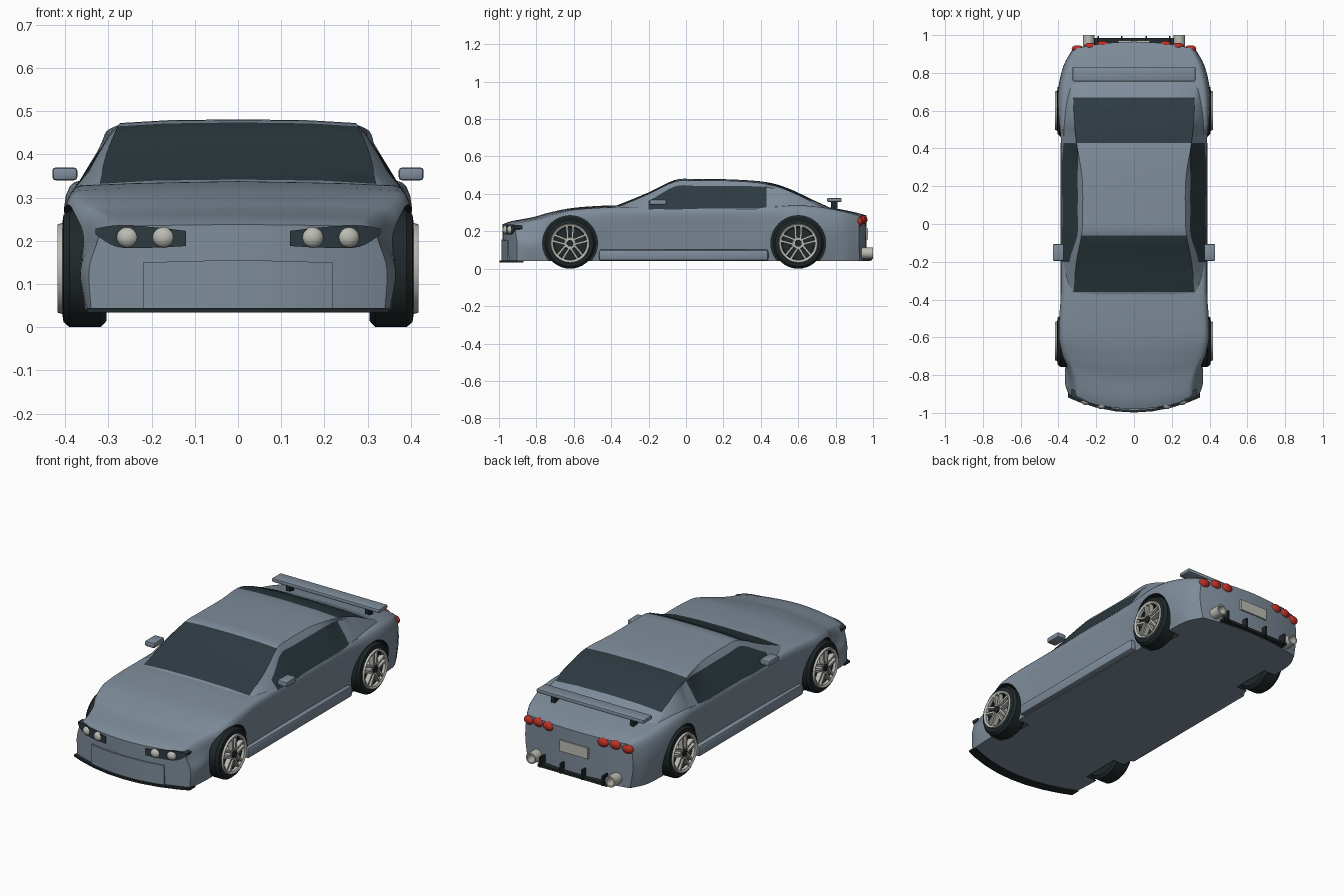
import bpy, bmesh, math
from mathutils import Matrix, Vector

if "Cube" in bpy.data.objects:
    bpy.data.objects.remove(bpy.data.objects["Cube"])


def material(name, rgb):
    m = bpy.data.materials.new(name)
    m.diffuse_color = (*rgb, 1)
    m.use_nodes = True
    m.node_tree.nodes["Principled BSDF"].inputs["Base Color"].default_value = m.diffuse_color
    return m


PAINT = material("blue grey paint", (.21, .265, .325))
GLASS = material("dark glass", (.026, .043, .052))
BLACK = material("black rubber", (.014, .021, .023))
SILVER = material("silver", (.50, .50, .46))
RED = material("red lamp", (.50, .03, .02))


def finish(name, bm, mats, angle=35):
    bmesh.ops.recalc_face_normals(bm, faces=bm.faces[:])
    me = bpy.data.meshes.new(name)
    bm.to_mesh(me)
    bm.free()
    for m in mats:
        me.materials.append(m)
    ob = bpy.data.objects.new(name, me)
    bpy.context.collection.objects.link(ob)
    smooth(ob, angle)
    return ob


def smooth(ob, angle=35):
    bpy.ops.object.select_all(action='DESELECT')
    ob.select_set(True)
    bpy.context.view_layer.objects.active = ob
    bpy.ops.object.shade_smooth_by_angle(angle=math.radians(angle))


def spline(pts, steps):
    """Catmull-Rom through tuples; returns (segment, tuple) pairs."""
    out = []
    for i in range(len(pts) - 1):
        a, b, c, d = (pts[max(0, min(len(pts) - 1, i + k))] for k in (-1, 0, 1, 2))
        for s in range(steps):
            t = s / steps
            out.append((i, tuple(q + .5 * t * (r - p + t * (2 * p - 5 * q + 4 * r - u + t * (3 * (q - r) + u - p)))
                                 for p, q, r, u in zip(a, b, c, d))))
    out.append((len(pts) - 1, tuple(pts[-1])))
    return out


def skin(bm, rings, rule=None):
    """Join closed rings of points and cap both ends."""
    vs = [[bm.verts.new(p) for p in r] for r in rings]
    n = len(vs[0])
    for i in range(len(vs) - 1):
        for j in range(n):
            f = bm.faces.new((vs[i][j], vs[i][(j + 1) % n], vs[i + 1][(j + 1) % n], vs[i + 1][j]))
            if rule:
                f.material_index = rule(i, j)
    bm.faces.new(vs[0])
    bm.faces.new(vs[-1])


def box(name, lo, hi, mat, bevel=0.0, matrix=None):
    bm = bmesh.new()
    c = [(a + b) / 2 for a, b in zip(lo, hi)]
    bmesh.ops.create_cube(bm, size=1, matrix=Matrix.Translation(c) @ Matrix.Diagonal([b - a for a, b in zip(lo, hi)] + [1]))
    if bevel:
        bmesh.ops.bevel(bm, geom=bm.edges[:], offset=bevel, segments=2, profile=.5, affect='EDGES')
    if matrix:
        bm.transform(matrix)
    return finish(name, bm, [mat])


def ball(name, pos, size, mat):
    bm = bmesh.new()
    bmesh.ops.create_uvsphere(bm, u_segments=20, v_segments=12, radius=1,
                              matrix=Matrix.Translation(pos) @ Matrix.Diagonal((*size, 1)))
    return finish(name, bm, [mat], 60)


def revolve(name, profile, matrix, mat, n=36):
    """Turn a closed (axial, radius) profile about local x."""
    bm = bmesh.new()
    vs = [[bm.verts.new((a, r * math.cos(t), r * math.sin(t))) for a, r in profile]
          for t in (2 * math.pi * k / n for k in range(n))]
    m = len(profile)
    for i in range(n):
        for j in range(m):
            bm.faces.new((vs[i][j], vs[i][(j + 1) % m], vs[(i + 1) % n][(j + 1) % m], vs[(i + 1) % n][j]))
    bm.transform(matrix)
    return finish(name, bm, [mat])


def bent_plate(name, cols, y0, depth, mat, side=1):
    """Strip of (x, z low, z high) columns following the curved nose."""
    bm = bmesh.new()
    rings = []
    for x, lo, hi in (c for _, c in spline(cols, 4)):
        y = y0 + .65 * x * x
        rings.append([(x * side, y, lo), (x * side, y, hi), (x * side, y + depth, hi), (x * side, y + depth, lo)])
    skin(bm, rings)
    return finish(name, bm, [mat])


# Lower body: y, bottom half width, mid width, upper width, upper z, shoulder width, shoulder z, centre z
STATIONS = [
    (-.98, .34, .345, .33, .185, .31, .225, .238), (-.93, .35, .365, .34, .185, .31, .24, .255),
    (-.82, .355, .365, .355, .20, .335, .262, .275), (-.74, .355, .365, .378, .22, .37, .277, .298),
    (-.62, .36, .375, .398, .22, .388, .30, .323), (-.48, .36, .375, .39, .22, .388, .31, .335),
    (-.35, .36, .37, .38, .22, .382, .315, .338), (0, .355, .365, .375, .22, .38, .318, .33),
    (.4, .355, .368, .378, .22, .38, .32, .33), (.6, .36, .385, .403, .22, .39, .325, .345),
    (.75, .36, .385, .398, .22, .378, .315, .33), (.88, .35, .365, .37, .22, .35, .295, .307),
    (.965, .31, .325, .325, .20, .31, .27, .285)]
ZB = .04


def body_ring(st, scale=1):
    y, wb, wm, wu, zu, ws, zs, zc = st
    half = spline([(wb, ZB), (wm, .13), (wu, zu), (ws, zs), (ws * .8, zs + .7 * (zc - zs)), (0, zc)], 4)
    right = [p for _, p in half]
    loop = right + [(-x, z) for x, z in right[-2::-1]]
    loop += [(wb * k, ZB) for k in (-.66, -.33, 0, .33, .66)]
    front = .65 * max(0, min(1, (-.6 - y) / .3))
    rear = .38 * max(0, min(1, (y - .7) / .26))
    return [(x * scale, y + (front - rear) * (x * scale) ** 2, .14 + (z - .14) * scale) for x, z in loop]


bm = bmesh.new()
caps = (.02, .2, .4, .6, .8, .95)
rings = [body_ring(STATIONS[0], s) for s in caps]
rings += [body_ring(s) for _, s in spline(STATIONS, 5)]
rings += [body_ring(STATIONS[-1], s) for s in reversed(caps)]
skin(bm, rings)
body = finish("lower_body", bm, [PAINT, BLACK])

# Wheel arches cut into the body
WHEELS = [(s, y) for s in (-1, 1) for y in (-.62, .6)]
for s, y in WHEELS:
    bm = bmesh.new()
    bmesh.ops.create_cone(bm, cap_ends=True, segments=40, radius1=.147, radius2=.147, depth=.22,
                          matrix=Matrix.Translation((s * .40, y, .137)) @ Matrix.Rotation(math.pi / 2, 4, 'Y'))
    for f in bm.faces:
        f.material_index = 1
    cutter = finish("arch_cutter", bm, [PAINT, BLACK])
    cutter.hide_render = True
    mod = body.modifiers.new("arch", 'BOOLEAN')
    mod.operation, mod.solver, mod.object = 'DIFFERENCE', 'EXACT', cutter
    bpy.context.view_layer.objects.active = body
    bpy.ops.object.modifier_apply(modifier=mod.name)
    bpy.data.objects.remove(cutter)
smooth(body)

# Cabin: y, belt x z, window top x z, roof edge x z, centre z
CABIN = [
    (-.40, .34, .29, .33, .31, .32, .322, .332), (-.36, .37, .30, .345, .318, .32, .332, .342),
    (-.2, .381, .317, .342, .364, .305, .40, .408), (-.06, .381, .317, .30, .44, .278, .465, .474),
    (.05, .38, .317, .298, .443, .272, .472, .480), (.25, .38, .317, .298, .442, .275, .469, .477),
    (.43, .381, .317, .30, .436, .305, .453, .463), (.55, .38, .315, .33, .40, .316, .416, .428),
    (.67, .37, .31, .336, .35, .322, .36, .372), (.78, .35, .29, .34, .30, .32, .306, .322)]
bm = bmesh.new()
rings, segs = [], []
for i, (y, xb, zb, xg, zg, xr, zr, zc) in spline(CABIN, 4):
    right = [(xb, zb), (xg, zg), (xr, zr), (xr * .6, zr + .75 * (zc - zr)), (0, zc)]
    rings.append([(x, y, z) for x, z in right + [(-x, z) for x, z in right[-2::-1]]])
    segs.append(i)


def cabin_rule(i, j):
    if j in (0, 7):
        return int(2 <= segs[i] <= 5)
    return int(2 <= j <= 5 and segs[i] in (1, 2, 6, 7))


skin(bm, rings, cabin_rule)
finish("cabin", bm, [PAINT, GLASS], 30)

# Nose: bumper panel and splitter
bent_plate("bumper_panel", [(-.22, .045, .15), (0, .045, .155), (.22, .045, .15)], -.987, .03, PAINT)
bent_plate("front_splitter", [(-.35, .034, .044), (0, .034, .044), (.35, .034, .044)], -.998, .05, BLACK)

for s in (-1, 1):
    # Headlights
    bent_plate("headlight_housing", [(.12, .188, .223), (.2, .184, .232), (.28, .186, .236), (.33, .215, .228)],
               -.985, .04, GLASS, s)
    for x in (.172, .255):
        ball("headlight_lamp", (s * x, -.98 + .65 * x * x, .208), (.026, .02, .024), SILVER)
    # Mirrors and sills
    box("mirror", sorted((s * .372, s * .43))[:1] + [-.195, .34], sorted((s * .372, s * .43))[1:] + [-.105, .37], PAINT, .008)
    box("side_sill", (min(s * .34, s * .388), -.465, .042), (max(s * .34, s * .388), .44, .102), PAINT, .012)
    # Tail lamps
    for x in (.165, .232, .298):
        ball("tail_lamp", (s * x, .962 - .38 * x * x, .262 - .01 * (x > .25)), (.032, .018, .024), RED)
    # Exhaust pipes and spoiler posts
    revolve("exhaust", [(-.06, .03), (.03, .03), (.03, .022), (-.06, .022)],
            Matrix.Translation((s * .24, .97, .083)) @ Matrix.Rotation(math.pi / 2, 4, 'Z'), SILVER, 20)
    box("spoiler_post", (s * .24 - .012, .775, .29), (s * .24 + .012, .81, .36), BLACK)
    # Rear diffuser fins
    for x in (.065, .19):
        box("diffuser_fin", (s * x - .004, .93, .045), (s * x + .004, .995, .10), BLACK)

box("spoiler_wing", (-.325, .755, .357), (.325, .832, .378), PAINT, .006)
box("rear_diffuser", (-.21, .92, .042), (.21, .985, .056), BLACK)
box("rear_plate", (-.085, .955, .155), (.085, .972, .215), SILVER)

# Wheels
for s, y in WHEELS:
    hub = Matrix.Translation((0, y, .136)) @ Matrix.Diagonal((s, 1, 1, 1))
    revolve("tire", [(.305, .085), (.305, .122), (.318, .136), (.39, .136), (.404, .124), (.407, .104), (.395, .085)], hub, BLACK)
    revolve("wheel_rim", [(.34, .105), (.405, .106), (.418, .102), (.412, .09), (.37, .086), (.34, .086)], hub, SILVER)
    revolve("wheel_back", [(.33, .001), (.33, .09), (.365, .09), (.365, .001)], hub, BLACK)
    revolve("wheel_centre", [(.38, .001), (.38, .02), (.416, .018), (.416, .001)], hub, BLACK, 12)
    revolve("wheel_hub", [(.37, .018), (.37, .034), (.408, .03), (.408, .018)], hub, SILVER, 20)
    for k in range(5):
        turn = hub @ Matrix.Rotation(2 * math.pi * k / 5, 4, 'X')
        for t in (-1, 1):
            box("wheel_spoke", (.388, t * .011 - .0055, .022), (.414, t * .011 + .0055, .093), SILVER, 0,
                turn @ Matrix.Rotation(-t * .06, 4, 'X'))
